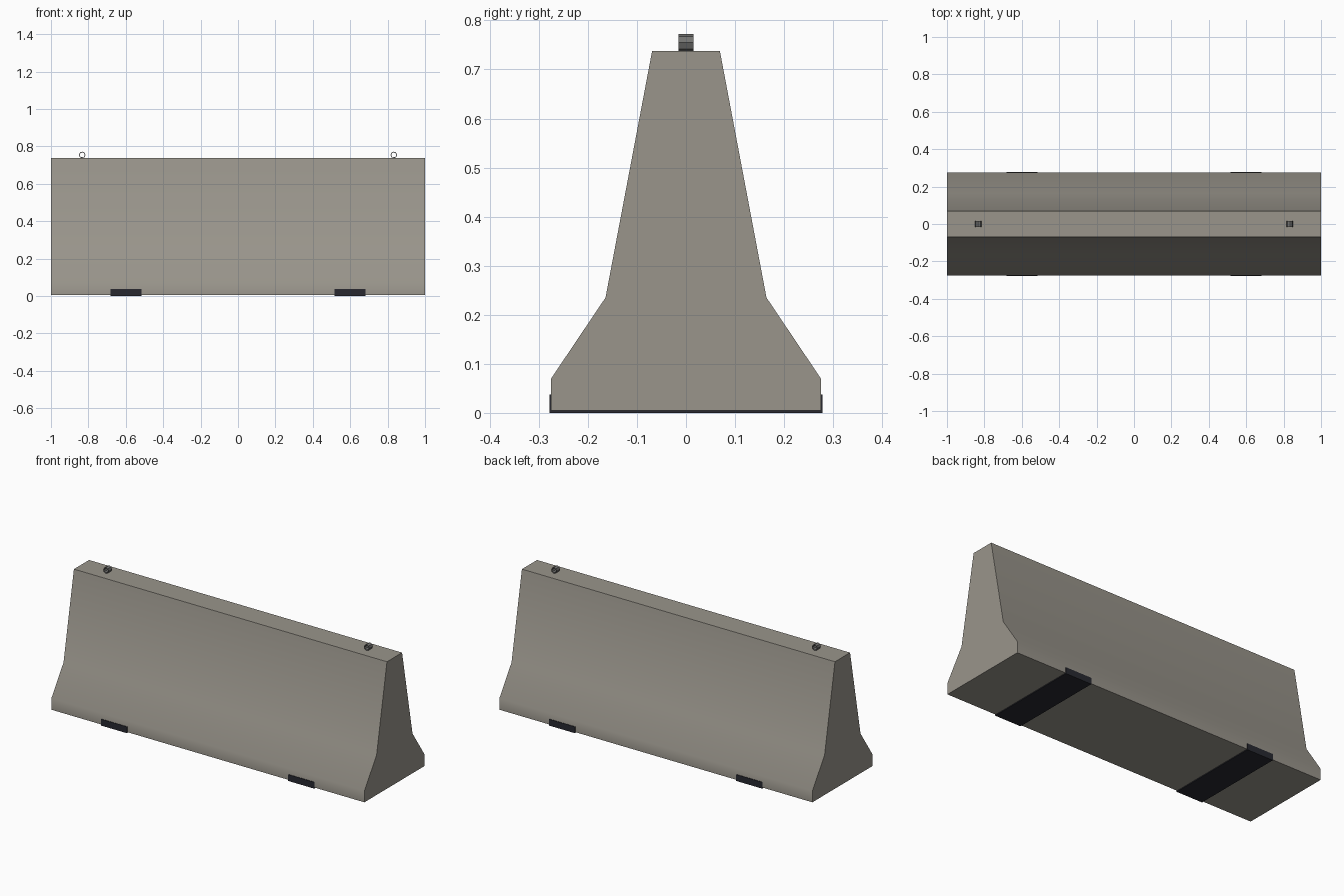
import bpy
import bmesh
from math import radians

cube = bpy.data.objects.get("Cube")
if cube:
    bpy.data.objects.remove(cube, do_unlink=True)


def make_material(name, rgb, roughness=0.9):
    mat = bpy.data.materials.new(name)
    mat.use_nodes = True
    mat.diffuse_color = (*rgb, 1)
    shader = mat.node_tree.nodes["Principled BSDF"]
    shader.inputs["Base Color"].default_value = (*rgb, 1)
    shader.inputs["Roughness"].default_value = roughness
    return mat


concrete = make_material("warm grey concrete", (0.32, 0.30, 0.26))
rubber = make_material("dark rubber", (0.021, 0.022, 0.03))
steel = make_material("grey steel", (0.17, 0.17, 0.165), 0.5)


def mirror_profile(half):
    """Complete a symmetric (y, z) outline from its +y half."""
    return half + [(-y, z) for y, z in reversed(half)]


def extrude_profile(name, outline, x_start, x_end, mat):
    """Sweep a closed (y, z) outline along x."""
    bm = bmesh.new()
    face = bm.faces.new([bm.verts.new((x_start, y, z)) for y, z in outline])
    swept = bmesh.ops.extrude_face_region(bm, geom=[face])
    moved = [v for v in swept["geom"] if isinstance(v, bmesh.types.BMVert)]
    bmesh.ops.translate(bm, verts=moved, vec=(x_end - x_start, 0, 0))
    bmesh.ops.recalc_face_normals(bm, faces=bm.faces)
    mesh = bpy.data.meshes.new(name)
    bm.to_mesh(mesh)
    bm.free()
    mesh.materials.append(mat)
    obj = bpy.data.objects.new(name, mesh)
    bpy.context.collection.objects.link(obj)
    return obj


# Concrete barrier with flared foot, smooth flanks and crisp top and ends
body_half = [(0.275, 0.005), (0.275, 0.07), (0.164, 0.235), (0.069, 0.738)]
body = extrude_profile("barrier_body", mirror_profile(body_half), -1, 1, concrete)
bpy.ops.object.select_all(action="DESELECT")
body.select_set(True)
bpy.context.view_layer.objects.active = body
bpy.ops.object.shade_smooth_by_angle(angle=radians(40))

# Rubber straps wrapping under the foot, with short upturned lips
strap_half = [(0.278, 0), (0.278, 0.037), (0.274, 0.037), (0.274, 0.005)]
strap_outline = mirror_profile(strap_half)

for side, label in ((1, "left"), (-1, "right")):
    extrude_profile(f"{label}_foot_strap", strap_outline,
                    side * 0.515, side * 0.682, rubber)

    # Octagonal lifting ring, open along y
    bpy.ops.mesh.primitive_cylinder_add(
        vertices=8, radius=0.0175, depth=0.031, end_fill_type="NOTHING",
        location=(side * 0.833, 0, 0.7545), rotation=(radians(90), 0, 0))
    ring = bpy.context.object
    ring.name = f"{label}_lifting_ring"
    ring.data.materials.append(steel)
    wall = ring.modifiers.new("ring_wall", "SOLIDIFY")
    wall.thickness = 0.004
    wall.offset = -1
